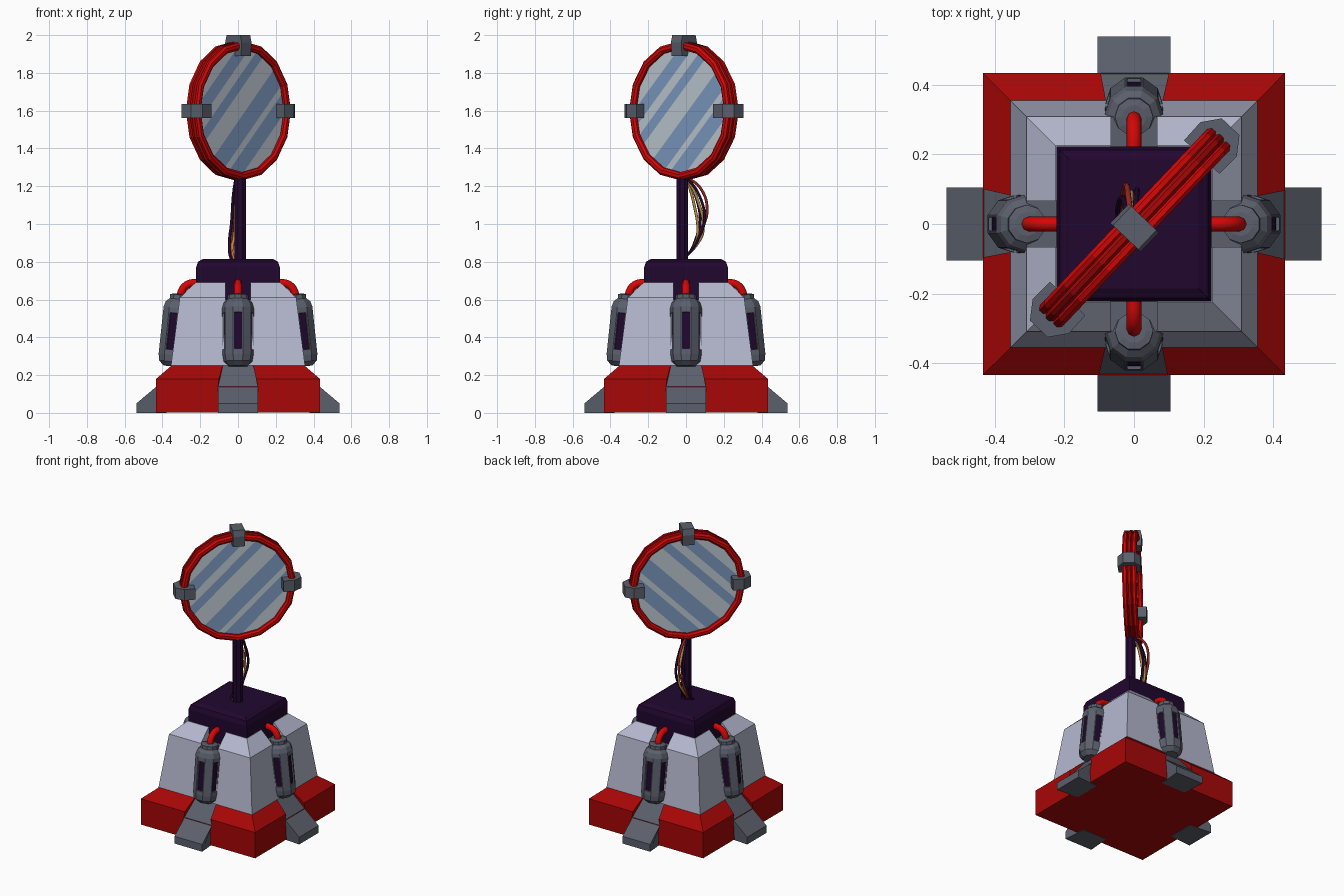
import bpy, bmesh, math
from mathutils import Vector, Matrix

if "Cube" in bpy.data.objects:
    bpy.data.objects.remove(bpy.data.objects["Cube"])

def mat(name, *c):
    m = bpy.data.materials.new(name)
    m.diffuse_color = (*c, 1)
    m.use_nodes = True
    m.node_tree.nodes["Principled BSDF"].inputs["Base Color"].default_value = m.diffuse_color
    return m

RED = mat("base red", .39, .002, .002)
BRIGHT = mat("bright red", .66, .002, .002)
PALE = mat("pale lavender grey", .46, .48, .62)
STEEL = mat("steel grey", .105, .117, .15)
PURPLE = mat("dark purple", .015, .002, .028)
GLASS = mat("glass grey", .54, .61, .68)
BLUE = mat("glass blue", .21, .34, .56)
GOLD = mat("gold wire", .5, .27, .07)
WIRE = mat("dark red wire", .3, .02, .015)

def obj(name, bm, *mats, M=None):
    bmesh.ops.recalc_face_normals(bm, faces=bm.faces)
    me = bpy.data.meshes.new(name)
    bm.to_mesh(me)
    bm.free()
    for m in mats:
        me.materials.append(m)
    o = bpy.data.objects.new(name, me)
    bpy.context.collection.objects.link(o)
    if M:
        o.matrix_world = M
    return o

def loft(rings):
    """Closed solid through rings of points."""
    bm = bmesh.new()
    vs = [[bm.verts.new(p) for p in r] for r in rings]
    n = len(vs[0])
    for a, b in zip(vs, vs[1:]):
        for i in range(n):
            j = (i + 1) % n
            bm.faces.new((a[i], a[j], b[j], b[i]))
    bm.faces.new(vs[0][::-1])
    bm.faces.new(vs[-1])
    return bm

def square(levels):
    return loft([[(x*h, y*h, z) for x, y in ((-1, -1), (1, -1), (1, 1), (-1, 1))] for h, z in levels])

def lathe(levels, n, phase=0):
    return loft([[(r*math.cos(phase + 2*math.pi*i/n), r*math.sin(phase + 2*math.pi*i/n), z)
                  for i in range(n)] for r, z in levels])

def prism(profile, width):
    """Profile in (x, z), spread over y by width(x)."""
    return loft([[(x, s*width(x), z) for x, z in profile] for s in (-1, 1)])

def notch(target, name, bm, M):
    cut = obj(name, bm, M=M)
    cut.hide_render = cut.hide_viewport = True
    b = target.modifiers.new("notch", 'BOOLEAN')
    b.object, b.operation, b.solver = cut, 'DIFFERENCE', 'EXACT'

def tube(name, pts, r, m, M=None, res=2):
    c = bpy.data.curves.new(name, 'CURVE')
    c.dimensions = '3D'
    c.bevel_depth, c.bevel_resolution, c.use_fill_caps = r, res, True
    c.resolution_u = 6
    s = c.splines.new('BEZIER')
    s.bezier_points.add(len(pts) - 1)
    for b, p in zip(s.bezier_points, pts):
        b.co = p
        b.handle_left_type = b.handle_right_type = 'AUTO'
    c.materials.append(m)
    o = bpy.data.objects.new(name, c)
    bpy.context.collection.objects.link(o)
    if M:
        o.matrix_world = M
    return o

# red base, armoured body and purple cap
base = obj("red_base", square([(.434, .003), (.434, .18), (.352, .25)]), RED)
body = obj("body", square([(.355, .25), (.308, .61), (.225, .69)]), PALE)
obj("top_cap", square([(.222, .68), (.222, .77), (.212, .80), (.185, .815)]), PURPLE)

def foot_width(x):
    return .08 + .025*min(1, max(0, (x - .34)/.09))

for k, side in enumerate(("right", "back", "left", "front")):
    R = Matrix.Rotation(k*math.pi/2, 4, 'Z')
    # notch in the base above each foot, and in the body behind each hose
    notch(base, side + "_base_cutter",
          prism([(.43, .14), (.34, .25), (.34, .3), (.6, .3), (.6, .14)], foot_width), R)
    notch(body, side + "_body_cutter",
          prism([(.21, .59), (.21, .8), (.5, .8), (.5, .59)], lambda x: .066), R)
    # wedge foot
    obj(side + "_foot", prism([(.38, 0), (.538, 0), (.538, .05), (.43, .141), (.34, .251), (.33, .2)],
                              foot_width), STEEL, M=R)
    # socket: purple back wall and grey floor
    obj(side + "_socket_wall", prism([(.2, .585), (.221, .585), (.221, .69), (.2, .69)],
                                     lambda x: .066), PURPLE, M=R)
    obj(side + "_socket_floor", prism([(.221, .58), (.31, .58), (.308, .597), (.221, .597)],
                                      lambda x: .066), STEEL, M=R)
    # leaning canister with three recessed slots
    bm = lathe([(.05, -.19), (.078, -.165), (.084, -.13), (.084, .12), (.075, .15),
                (.055, .168), (.055, .19), (.035, .195)], 10, math.pi/10)
    bm.normal_update()
    for f in [f for f in bm.faces if f.calc_area() > .008 and abs(f.normal.z) < .1]:
        a = abs(math.degrees(math.atan2(f.normal.y, f.normal.x)))
        if a < 5 or 67 < a < 77:
            bmesh.ops.inset_region(bm, faces=[f], thickness=.009, depth=0)
            zs = f.calc_center_median().z
            for v in f.verts:
                v.co.z = zs + (v.co.z - zs)*.82
            bmesh.ops.inset_region(bm, faces=[f], thickness=.002, depth=-.01)
            f.material_index = 1
    T = R @ Matrix.Translation((.327, 0, .435)) @ Matrix.Rotation(math.radians(-6), 4, 'Y')
    obj(side + "_canister", bm, STEEL, PURPLE, M=T)
    # red hose into the cap
    tube(side + "_hose", [(.305, 0, .61), (.295, 0, .65), (.265, 0, .68), (.21, 0, .69)], .021, BRIGHT, R)

# pole
obj("pole", lathe([(.033, .80), (.033, 1.26)], 8, math.pi/8),
    PURPLE, M=Matrix.Translation((.012, -.02, 0)))

# hanging wires behind the pole: material, reach, sideways drift, height of belly
for i, (m, out, dx, zb) in enumerate(((WIRE, .112, -.022, 1.08), (PURPLE, .075, -.035, 1.0),
                                      (GOLD, .09, -.012, .96), (PURPLE, .098, .008, 1.02),
                                      (GOLD, .06, -.02, .93))):
    tube(f"wire_{i+1}", [(dx*.3, 0, 1.25), (dx*.7, out*.65, (zb + 1.25)/2 + .03), (dx, out, zb),
                         (dx - .01, out*.7, (zb + .84)/2), (dx - .01, .02, .85), (dx, -.03, .81)],
         .008, m, res=1)

# disc frame: local x along the disc, local y its thickness, facing front right
D = Matrix.Translation((.002, -.011, 1.60)) @ Matrix.Rotation(math.radians(46.5), 4, 'Z')

# three-ridged rim
N = 16
for name, off, rad, m in (("front", -.028, .347, BRIGHT), ("middle", 0, .350, RED), ("back", .028, .347, BRIGHT)):
    bm = bmesh.new()
    rings = []
    for i in range(N):
        a = 2*math.pi*i/N
        ring = []
        for j in range(8):
            t = 2*math.pi*(j + .5)/8
            r = rad + .022*math.cos(t)
            ring.append(bm.verts.new((r*math.cos(a), off + .018*math.sin(t), r*math.sin(a))))
        rings.append(ring)
    for i in range(N):
        p, q = rings[i], rings[(i + 1) % N]
        for j in range(8):
            k = (j + 1) % 8
            bm.faces.new((p[j], p[k], q[k], q[j]))
    obj(name + "_rim", bm, m, M=D)

# striped glass, cut along diagonals
bm = lathe([(.34, -.012), (.34, .012)], N)
bm.transform(Matrix.Rotation(math.pi/2, 4, 'X'))
n = Vector((1, 0, -1)).normalized()
cuts = [-.25, -.18, -.13, -.075, .03, .13, .165, .25]
for d in cuts:
    bmesh.ops.bisect_plane(bm, geom=bm.verts[:] + bm.edges[:] + bm.faces[:], plane_co=n*d, plane_no=n)
for f in bm.faces:
    d = f.calc_center_median().dot(n)
    f.material_index = sum(d > c for c in cuts) % 2
obj("striped_glass", bm, GLASS, BLUE, M=D)

# clamps on the rim: left, right and top
clamp = [(.28, -.07), (.35, -.072), (.4, -.035), (.4, .035), (.35, .072), (.28, .07)]
for name, s in (("right_clamp", 1), ("left_clamp", -1)):
    obj(name, loft([[(s*x, y, z) for x, y in clamp] for z in (-.04, .035)]), STEEL, M=D)
top = [(.29, -.055), (.36, -.06), (.4, -.05), (.4, .05), (.36, .06), (.29, .055)]
obj("top_clamp", loft([[(x, y, z) for z, y in top] for x in (-.038, .038)]), STEEL, M=D)
